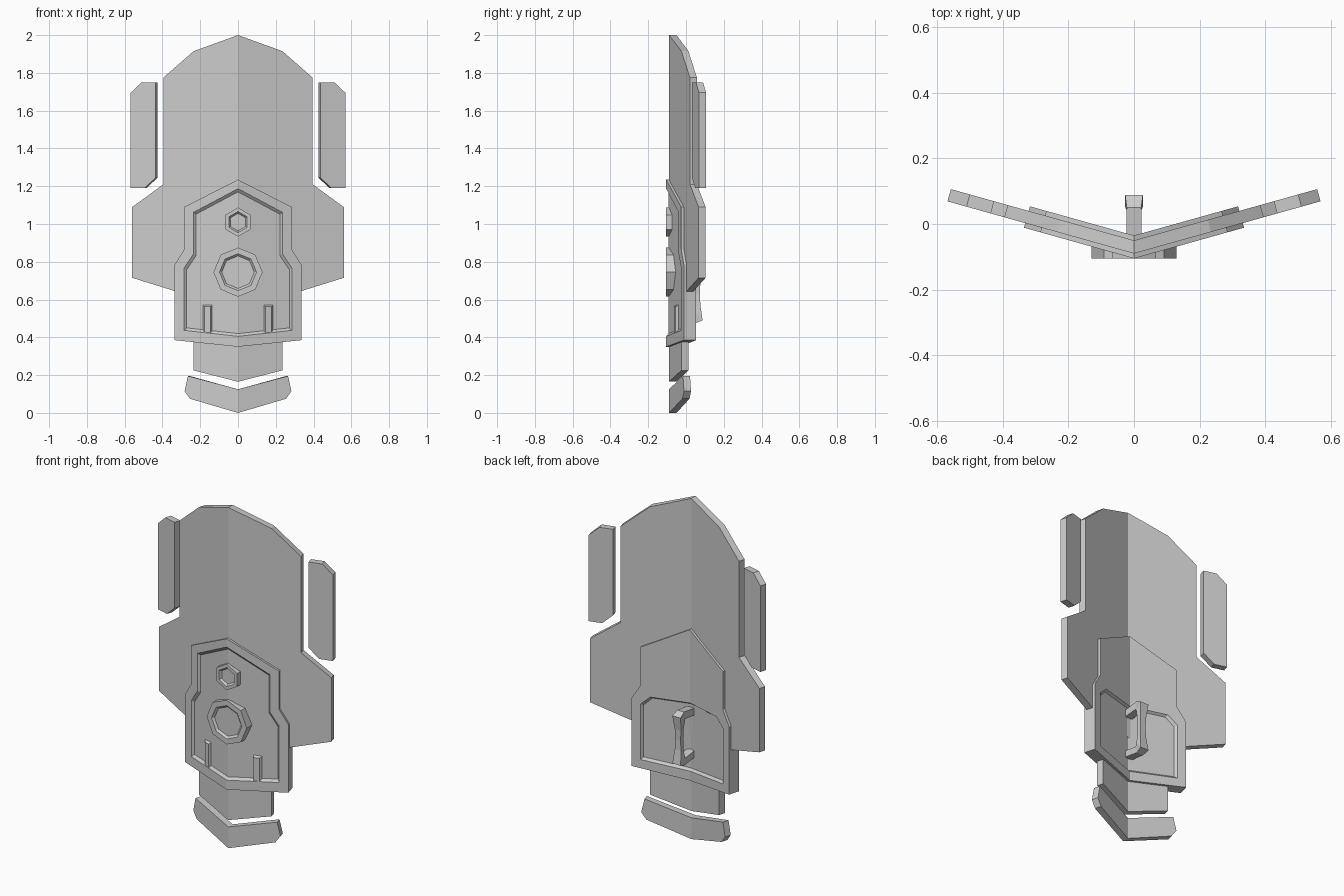
import bpy, bmesh
from math import sin, cos, pi

if "Cube" in bpy.data.objects:
    bpy.data.objects.remove(bpy.data.objects["Cube"])

K = 0.28          # slope of each half of the V-shaped shield
FRONT = -0.09     # depth of the main plate's front at the centre line


def loft(name, rings, mirror=False):
    """Skin equal-length rings of 3D points and cap both ends."""
    bm = bmesh.new()
    loops = [[bm.verts.new(p) for p in r] for r in rings]
    for a, b in zip(loops, loops[1:]):
        n = len(a)
        for i in range(n):
            j = (i + 1) % n
            if mirror and max(abs(v.co.x) for v in (a[i], a[j], b[i], b[j])) < 1e-5:
                continue    # leave the centre line open
            bm.faces.new((a[i], a[j], b[j], b[i]))
    bm.faces.new(loops[0])
    bm.faces.new(loops[-1][::-1])
    bmesh.ops.recalc_face_normals(bm, faces=bm.faces)
    me = bpy.data.meshes.new(name)
    bm.to_mesh(me)
    bm.free()
    ob = bpy.data.objects.new(name, me)
    bpy.context.collection.objects.link(ob)
    if mirror:
        ob.modifiers.new("mirror", 'MIRROR').merge_threshold = 0.0005
    return ob


def sloped(outline, d, base=FRONT):
    """Lay a half outline (x, z) on the sloped surface at centre depth d."""
    pts = []
    for x, z in outline:
        if x > 0:
            x -= (d - base) * K / (1 + K * K)
        pts.append((x, d + K * x, z))
    return pts


def vplate(name, outline, d0=FRONT, d1=-0.05):
    return loft(name, [sloped(outline, d0, d0), sloped(outline, d1, d0)], True)


# Main plate with wings and lower tongue
vplate("main_plate", [(0, 2.0), (.235, 1.915), (.395, 1.775), (.395, 1.21),
                      (.56, 1.09), (.56, .715), (.335, .645), (.235, .615),
                      (.235, .225), (0, .165)])

# Floating side strips and bottom chevron
vplate("side_strip", [(.436, 1.75), (.51, 1.75), (.568, 1.695), (.568, 1.19),
                      (.495, 1.19), (.436, 1.245)])
vplate("bottom_chevron", [(0, .125), (.265, .195), (.283, .115),
                          (.255, .075), (0, 0)])

# Thick centre panel, recessed on the front and on the back
outer = [(0, 1.235), (.285, 1.09), (.285, .865), (.335, .785), (.335, .385), (0, .35)]
inner = [(0, 1.187), (.235, 1.062), (.235, .842), (.285, .767), (.285, .437), (0, .405)]
floor = [(0, 1.17), (.222, 1.052), (.222, .832), (.272, .757), (.272, .45), (0, .42)]
back_inner = [(0, .805), (.12, .805), (.215, .805), (.268, .755), (.268, .43), (0, .405)]
back_floor = [(0, .795), (.12, .795), (.21, .795), (.258, .748), (.258, .442), (0, .418)]
loft("centre_panel", [
    sloped(floor, -.0915, -.0915), sloped(inner, -.105, -.105),
    sloped(outer, -.105, -.105), sloped(outer, -.035, -.105),
    sloped(back_inner, -.035, -.035), sloped(back_floor, -.0485, -.0485)], True)

# Short ribs rising from the lower rim of the recess
rib_base = [(.135, .572), (.187, .572), (.187, .425), (.135, .425)]
rib_top = [(.145, .562), (.177, .562), (.177, .425), (.145, .425)]
loft("panel_rib", [sloped(rib_base, -.088, -.088), sloped(rib_top, -.105, -.105)], True)


# Raised bosses with a dished face
def boss(name, sides, z, r_out, r_in, r_floor):
    def ring(r, y):
        return [(r * sin(2 * pi * i / sides), y, z + r * cos(2 * pi * i / sides))
                for i in range(sides)]
    loft(name, [ring(r_out, -.045), ring(r_out, -.105),
                ring(r_in, -.105), ring(r_floor, -.0935)])


boss("large_boss", 8, .745, .13, .098, .086)
boss("small_boss", 6, 1.01, .077, .056, .046)

# Back handle: two feet joined by a waisted grip, as (y, z, half width) sections
sections = [  # outer and inner edge of the C-shaped strip, then half width
    ((-.06, .775), (-.06, .735), .024),
    ((.05, .79), (.04, .745), .022),
    ((.088, .77), (.052, .725), .027),
    ((.076, .69), (.05, .69), .02),
    ((.074, .63), (.05, .63), .017),
    ((.076, .57), (.05, .57), .02),
    ((.088, .49), (.052, .535), .027),
    ((.05, .475), (.04, .515), .022),
    ((-.06, .49), (-.06, .53), .024)]
loft("handle", [[(-w, *o), (w, *o), (w, *i), (-w, *i)] for o, i, w in sections])
